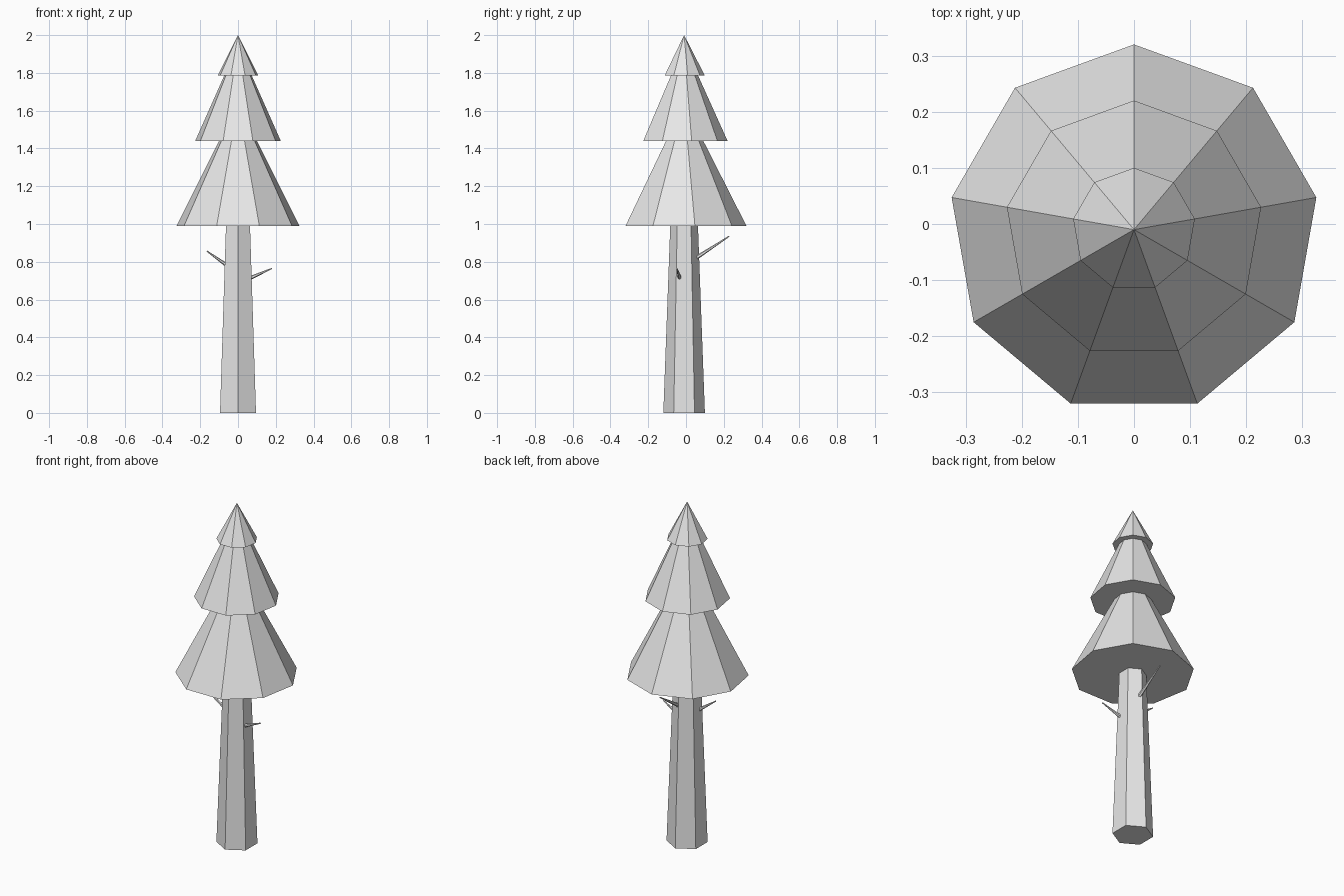
import bpy, math
from mathutils import Vector

if "Cube" in bpy.data.objects:
    bpy.data.objects.remove(bpy.data.objects["Cube"])

grey = bpy.data.materials.new("plain grey")
grey.diffuse_color = (0.8, 0.8, 0.8, 1)
grey.use_nodes = True
grey.node_tree.nodes["Principled BSDF"].inputs["Base Color"].default_value = grey.diffuse_color

CENTRE_Y = -0.01


def tapered(name, start, end, r1, r2, sides, turn=0.0):
    """Flat-shaded cone or tapered prism running from start to end."""
    start, end = Vector(start), Vector(end)
    axis = end - start
    bpy.ops.mesh.primitive_cone_add(vertices=sides, radius1=r1, radius2=r2,
                                    depth=axis.length, location=(start + end) / 2)
    ob = bpy.context.object
    ob.name = name
    if abs(axis.x) + abs(axis.y) > 1e-6:
        ob.rotation_euler = axis.to_track_quat('Z', 'Y').to_euler()
    else:
        ob.rotation_euler.z = turn
    ob.data.materials.append(grey)
    return ob


# Six-sided trunk with a corner facing the front
tapered("trunk", (0, CENTRE_Y, 0), (0, CENTRE_Y, 1.0), 0.11, 0.073, 6, math.pi)

# Three stacked nine-sided foliage tiers, each with a corner at the back
tiers = [("lower_foliage", 0.99, 1.64, 0.33),
         ("middle_foliage", 1.44, 1.95, 0.23),
         ("top_foliage", 1.785, 2.0, 0.11)]
for name, base, tip, radius in tiers:
    tapered(name, (0, CENTRE_Y, base), (0, CENTRE_Y, tip), radius, 0, 9)

# Thin bare twigs
twigs = [("right_twig", (0.055, -0.032, 0.71), (0.18, -0.048, 0.765)),
         ("left_twig", (-0.05, -0.03, 0.775), (-0.165, -0.041, 0.857)),
         ("back_twig", (0.01, 0.05, 0.818), (0.01, 0.228, 0.935))]
for name, start, end in twigs:
    tapered(name, start, end, 0.011, 0.003, 6)
